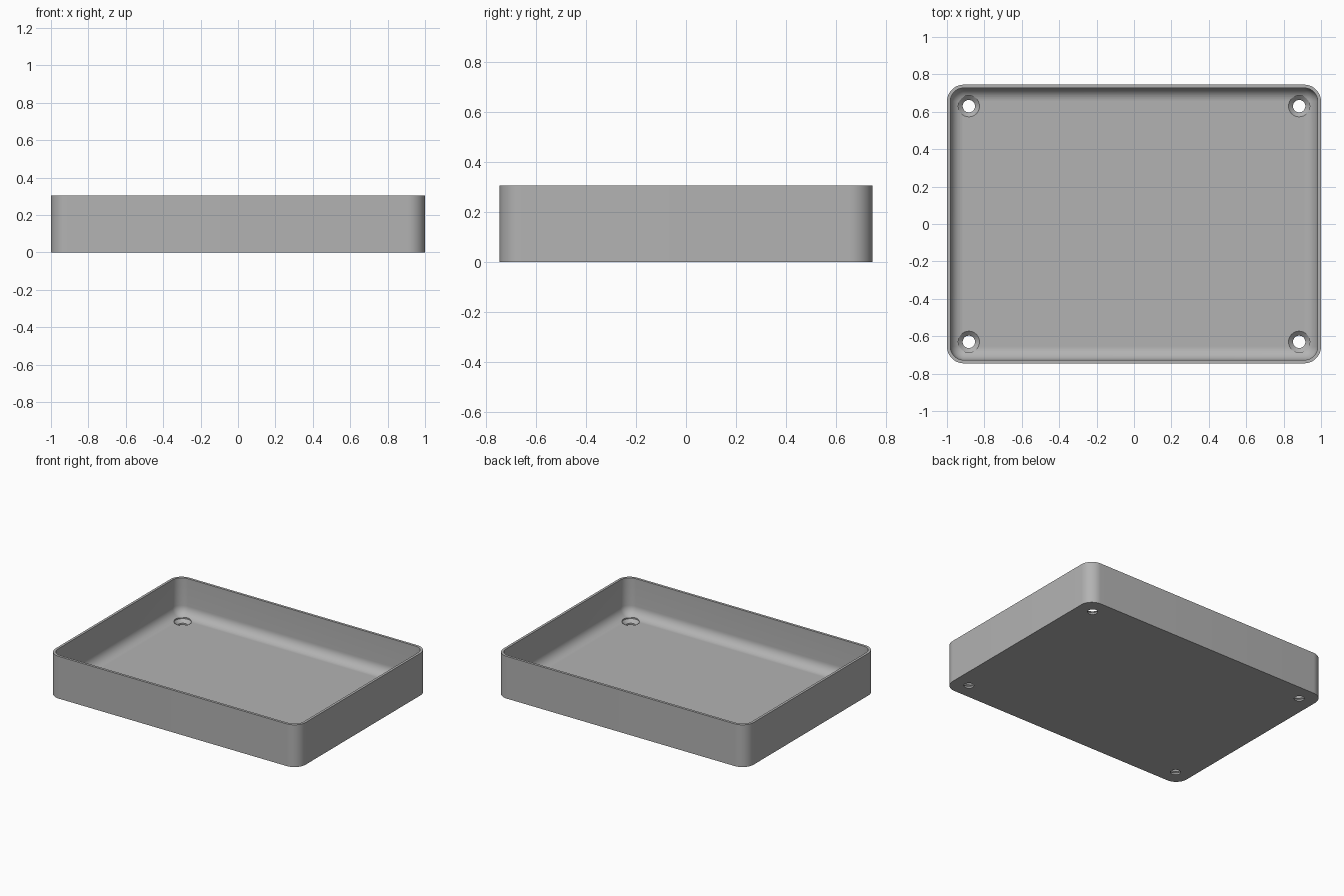
import bpy
import bmesh
from math import sin, cos, pi, radians

cube = bpy.data.objects.get("Cube")
if cube:
    bpy.data.objects.remove(cube, do_unlink=True)

LENGTH, WIDTH, HEIGHT = 2.0, 1.49, 0.305
CORNER, WALL, FLOOR, FILLET = 0.09, 0.018, 0.037, 0.07
HOLE_X, HOLE_Y = 0.883, 0.63
CORNER_STEPS, FILLET_STEPS, HOLE_SIDES = 12, 10, 40

grey = bpy.data.materials.new("grey plastic")
grey.use_nodes = True
grey.diffuse_color = (0.45, 0.45, 0.45, 1)
grey.node_tree.nodes["Principled BSDF"].inputs["Base Color"].default_value = grey.diffuse_color


def rounded_rectangle(inset, z):
    """Points of the tray outline moved inward by inset."""
    r = CORNER - inset
    points = []
    for quarter, (sx, sy) in enumerate([(1, 1), (-1, 1), (-1, -1), (1, -1)]):
        cx, cy = sx * (LENGTH / 2 - CORNER), sy * (WIDTH / 2 - CORNER)
        for i in range(CORNER_STEPS + 1):
            a = (quarter + i / CORNER_STEPS) * pi / 2
            points.append((cx + r * cos(a), cy + r * sin(a), z))
    return points


def circle(x, y, r, z):
    turn = 2 * pi / HOLE_SIDES
    return [(x + r * cos(i * turn), y + r * sin(i * turn), z) for i in range(HOLE_SIDES)]


def loft(name, sections):
    """Closed solid through a list of matching outlines."""
    bm = bmesh.new()
    rings = [[bm.verts.new(p) for p in s] for s in sections]
    n = len(rings[0])
    for low, high in zip(rings, rings[1:]):
        for i in range(n):
            j = (i + 1) % n
            bm.faces.new((low[i], low[j], high[j], high[i]))
    bm.faces.new(rings[0][::-1])
    bm.faces.new(rings[-1])
    bmesh.ops.recalc_face_normals(bm, faces=bm.faces)
    mesh = bpy.data.meshes.new(name)
    bm.to_mesh(mesh)
    bm.free()
    mesh.materials.append(grey)
    obj = bpy.data.objects.new(name, mesh)
    bpy.context.collection.objects.link(obj)
    return obj


# Tray: outer wall, rim, inner wall, then a rounded run down to the floor
sections = [rounded_rectangle(0, 0), rounded_rectangle(0, HEIGHT), rounded_rectangle(WALL, HEIGHT)]
for i in range(FILLET_STEPS + 1):
    a = i / FILLET_STEPS * pi / 2
    sections.append(rounded_rectangle(WALL + FILLET * (1 - cos(a)),
                                      FLOOR + FILLET * (1 - sin(a))))
tray = loft("tray", sections)

# Countersunk screw holes in the four corners
bpy.context.view_layer.objects.active = tray
hole_profile = [(0.033, -0.05), (0.033, 0.012), (0.057, 0.034), (0.057, 0.15)]
for sx in (-1, 1):
    for sy in (-1, 1):
        cutter = loft("screw_hole_cutter",
                      [circle(sx * HOLE_X, sy * HOLE_Y, r, z) for r, z in hole_profile])
        cutter.hide_render = True
        cut = tray.modifiers.new("screw hole", "BOOLEAN")
        cut.operation = "DIFFERENCE"
        cut.solver = "EXACT"
        cut.object = cutter
        bpy.ops.object.modifier_apply(modifier=cut.name)
        bpy.data.objects.remove(cutter, do_unlink=True)

# Smooth curves with crisp rim and hole edges
bpy.ops.object.select_all(action="DESELECT")
tray.select_set(True)
bpy.ops.object.shade_smooth_by_angle(angle=radians(30))
